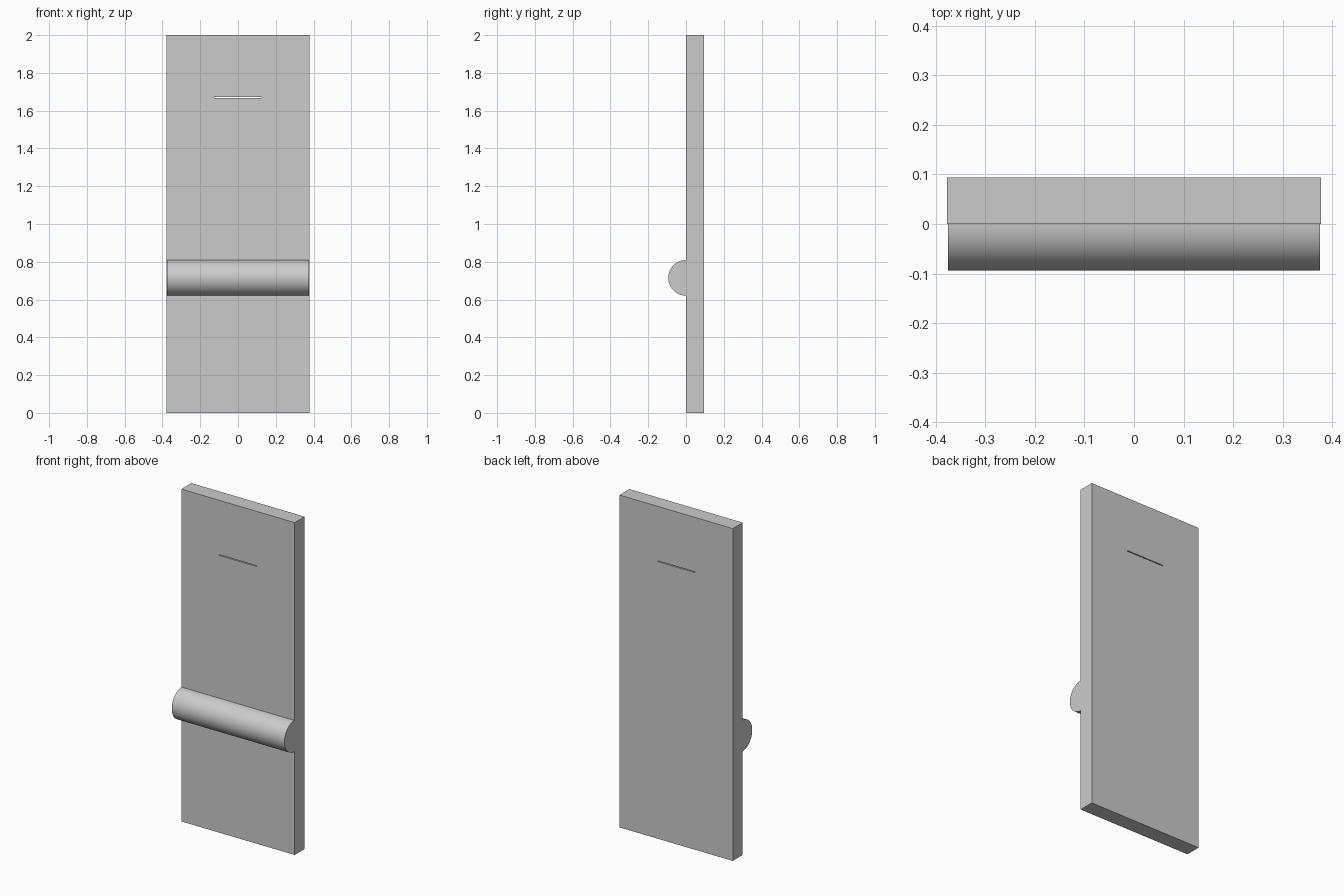
import bpy
import bmesh
import math

cube = bpy.data.objects.get("Cube")
if cube:
    bpy.data.objects.remove(cube, do_unlink=True)

WIDTH, HEIGHT, DEPTH = 0.755, 2.0, 0.094
RADIUS, BAR_Z, BAR_WIDTH = 0.094, 0.715, 0.75

# Single grey finish
grey = bpy.data.materials.new("light grey")
grey.use_nodes = True
grey.diffuse_color = (0.6, 0.6, 0.6, 1)
grey.node_tree.nodes["Principled BSDF"].inputs["Base Color"].default_value = (0.6, 0.6, 0.6, 1)


def add_object(name, bm):
    bmesh.ops.recalc_face_normals(bm, faces=bm.faces)
    mesh = bpy.data.meshes.new(name)
    bm.to_mesh(mesh)
    bm.free()
    obj = bpy.data.objects.new(name, mesh)
    bpy.context.collection.objects.link(obj)
    mesh.materials.append(grey)
    return obj


def box(name, size, centre):
    bm = bmesh.new()
    bmesh.ops.create_cube(bm, size=1)
    bmesh.ops.scale(bm, vec=size, verts=bm.verts)
    bmesh.ops.translate(bm, vec=centre, verts=bm.verts)
    return add_object(name, bm)


def activate(obj):
    bpy.ops.object.select_all(action='DESELECT')
    obj.select_set(True)
    bpy.context.view_layer.objects.active = obj


# Upright slab with a hairline slot cut through it
panel = box("panel", (WIDTH, DEPTH, HEIGHT), (0, DEPTH / 2, HEIGHT / 2))
cutter = box("slot_cutter", (0.25, 0.4, 0.005), (0, 0, 1.67))
cutter.hide_render = True
slot = panel.modifiers.new("slot", 'BOOLEAN')
slot.operation = 'DIFFERENCE'
slot.solver = 'EXACT'
slot.object = cutter
activate(panel)
bpy.ops.object.modifier_apply(modifier=slot.name)
bpy.data.objects.remove(cutter, do_unlink=True)

# Half-round bar across the front
bm = bmesh.new()
steps = 32
profile = []
for i in range(steps + 1):
    a = math.pi * i / steps
    profile.append(bm.verts.new((-BAR_WIDTH / 2, -RADIUS * math.sin(a), BAR_Z + RADIUS * math.cos(a))))
end = bm.faces.new(profile)
swept = bmesh.ops.extrude_face_region(bm, geom=[end], use_keep_orig=True)
moved = [g for g in swept["geom"] if isinstance(g, bmesh.types.BMVert)]
bmesh.ops.translate(bm, vec=(BAR_WIDTH, 0, 0), verts=moved)
bar = add_object("half_round_bar", bm)
activate(bar)
bpy.ops.object.shade_smooth_by_angle(angle=math.radians(30))
